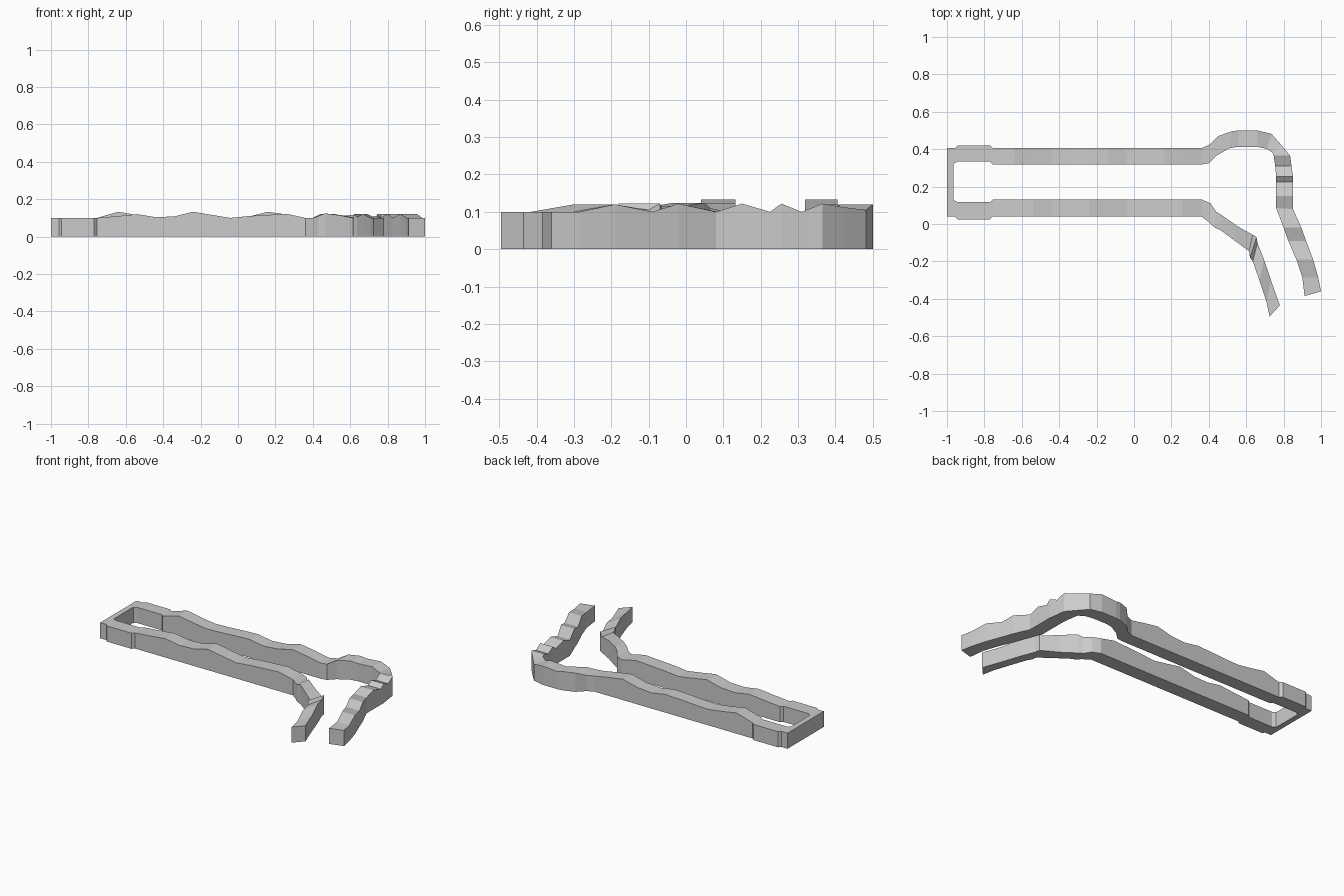
import bpy, bmesh


def wall(name, stations):
    """Solid strip; each station is (outer x, outer y, inner x, inner y, top z)."""
    bm = bmesh.new()
    rings = []
    for ox, oy, ix, iy, z in stations:
        pts = [(ox, oy, 0), (ix, iy, 0), (ix, iy, z), (ox, oy, z)]
        rings.append([bm.verts.new(p) for p in pts])
    for a, b in zip(rings, rings[1:]):
        for i in range(4):
            j = (i + 1) % 4
            bm.faces.new((a[i], a[j], b[j], b[i]))
    bm.faces.new(rings[0])
    bm.faces.new(rings[-1][::-1])
    bmesh.ops.recalc_face_normals(bm, faces=bm.faces[:])
    mesh = bpy.data.meshes.new(name)
    bm.to_mesh(mesh)
    bm.free()
    obj = bpy.data.objects.new(name, mesh)
    bpy.context.collection.objects.link(obj)
    return obj


def straight(y_out, y_in, bulge, heights):
    """Closed-end corner, bulged section and long wavy run towards +x."""
    out = [(-1, y_out, -0.965, y_in, 0.1),
           (-0.957, y_out, -0.965 + 0.002, y_in + bulge * 0.3, 0.1)]
    out += [(x, y_out + bulge, x, y_in + bulge, 0.1) for x in (-0.943, -0.77)]
    out += [(-0.754, y_out, -0.754, y_in, 0.1)]
    out += [(-0.64 + 0.1 * i, y_out, -0.64 + 0.1 * i, y_in, z)
            for i, z in enumerate(heights)]
    return out


# Back run, round the far bend and down to the open end
back = straight(0.405, 0.318, 0.015,
                [0.133, 0.115, 0.102, 0.106, 0.112, 0.116, 0.1, 0.108, 0.133, 0.118])
back += [
    (0.36, 0.405, 0.36, 0.318, 0.1), (0.405, 0.425, 0.40, 0.325, 0.1),
    (0.45, 0.47, 0.44, 0.365, 0.12), (0.52, 0.495, 0.51, 0.405, 0.12),
    (0.555, 0.50, 0.555, 0.413, 0.112), (0.66, 0.50, 0.66, 0.412, 0.12),
    (0.735, 0.482, 0.71, 0.402, 0.105), (0.785, 0.425, 0.742, 0.38, 0.112),
    (0.835, 0.365, 0.747, 0.365, 0.122), (0.842, 0.31, 0.755, 0.31, 0.1),
    (0.85, 0.255, 0.76, 0.255, 0.122), (0.85, 0.225, 0.76, 0.225, 0.1),
    (0.85, 0.15, 0.76, 0.15, 0.122), (0.85, 0.08, 0.76, 0.085, 0.1),
    (0.895, -0.02, 0.80, -0.02, 0.122), (0.92, -0.09, 0.825, -0.09, 0.1),
    (0.958, -0.19, 0.868, -0.19, 0.12), (0.985, -0.285, 0.9, -0.285, 0.1),
    (1.0, -0.36, 0.912, -0.385, 0.1)]

# Front run, diagonal and bend down to its open end
front = straight(0.04, 0.132, -0.015,
                 [0.11, 0.12, 0.104, 0.108, 0.133, 0.116, 0.1, 0.11, 0.116, 0.122])
front += [
    (0.36, 0.04, 0.36, 0.132, 0.1), (0.4, 0.01, 0.41, 0.11, 0.1),
    (0.43, -0.018, 0.44, 0.065, 0.11), (0.465, -0.035, 0.465, 0.05, 0.124),
    (0.54, -0.09, 0.55, -0.01, 0.115), (0.615, -0.145, 0.635, -0.058, 0.1),
    (0.62, -0.18, 0.655, -0.07, 0.122), (0.635, -0.2, 0.66, -0.1, 0.105),
    (0.67, -0.3, 0.695, -0.19, 0.12), (0.708, -0.415, 0.732, -0.3, 0.1),
    (0.725, -0.495, 0.78, -0.435, 0.1)]

# One continuous barrier joined across the closed left end
wall("track_barrier", front[::-1] + back)
